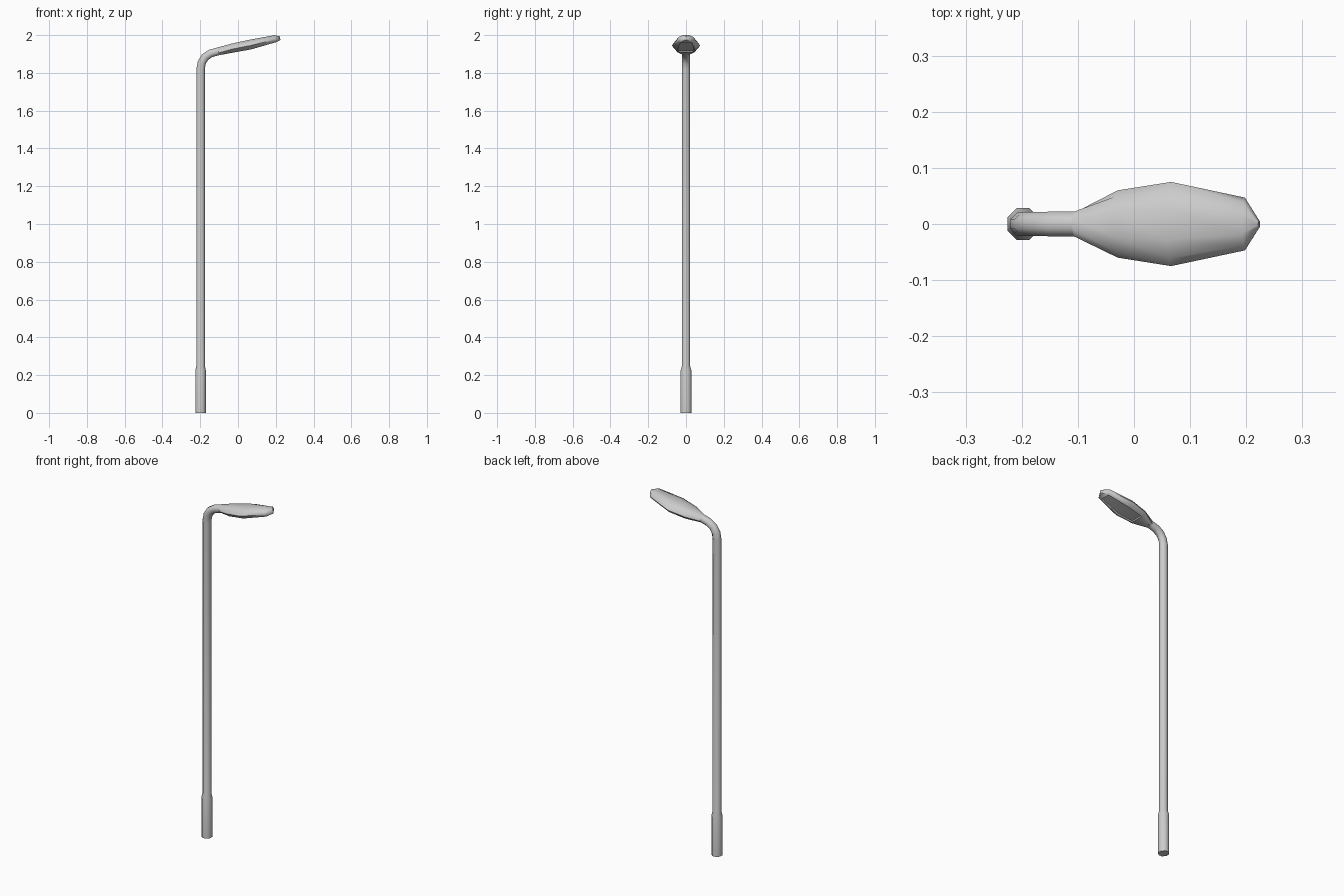
import bpy, bmesh
from math import cos, sin, radians

if "Cube" in bpy.data.objects:
    bpy.data.objects.remove(bpy.data.objects["Cube"])

# Right half of each cross-section, bottom to top (side, up)
OCTAGON = [(0.41, -1), (1, -0.41), (1, 0.41), (0.41, 1)]
HEAD = [(0.72, -1), (1, -0.2), (0.82, 0.5), (0.38, 1)]


def mirrored(half):
    return half + [(-y, z) for y, z in reversed(half)]


def loft(name, stations, cap_start, cap_end, recess=None):
    """Skin sections along a path in the xz plane.
    Station: x, z, path angle, half width, half thickness, profile."""
    bm = bmesh.new()
    rings = []
    for x, z, angle, w, t, half in stations:
        a = radians(angle)
        rings.append([bm.verts.new((x - sin(a) * v * t, u * w, z + cos(a) * v * t))
                      for u, v in mirrored(half)])
    underside = []
    for i, (r0, r1) in enumerate(zip(rings, rings[1:])):
        for k in range(8):
            j = (k + 1) % 8
            f = bm.faces.new((r0[k], r0[j], r1[j], r1[k]))
            if recess and k == 7 and i in recess:
                underside.append(f)
    if cap_start:
        bm.faces.new(rings[0][::-1])
    if cap_end:
        bm.faces.new(rings[-1])
    bmesh.ops.recalc_face_normals(bm, faces=bm.faces)
    if underside:
        # rim, then a short step up into the lens panel
        bmesh.ops.inset_region(bm, faces=underside, thickness=0.008)
        bmesh.ops.inset_region(bm, faces=underside, thickness=0.004, depth=-0.006)
    mesh = bpy.data.meshes.new(name)
    bm.to_mesh(mesh)
    bm.free()
    ob = bpy.data.objects.new(name, mesh)
    bpy.context.collection.objects.link(ob)
    bpy.context.view_layer.objects.active = ob
    ob.select_set(True)
    bpy.ops.object.shade_smooth_by_angle(angle=radians(48))
    ob.select_set(False)
    return ob


# Pole with thick base sleeve and bent neck
NECK = (-0.105, 1.914, 14, 0.022, 0.021, OCTAGON)
loft("pole", [
    (-0.198, 0.0, 90, 0.0285, 0.0275, OCTAGON),
    (-0.198, 0.225, 90, 0.0285, 0.0275, OCTAGON),
    (-0.198, 0.25, 90, 0.021, 0.0225, OCTAGON),
    (-0.198, 1.82, 90, 0.021, 0.0225, OCTAGON),
    (-0.192, 1.855, 68, 0.021, 0.022, OCTAGON),
    (-0.174, 1.884, 47, 0.021, 0.022, OCTAGON),
    (-0.145, 1.903, 25, 0.022, 0.021, OCTAGON),
    NECK], True, False)

# Lamp head with recessed lens underneath
loft("lamp_head", [
    NECK,
    (-0.03, 1.931, 13, 0.06, 0.024, HEAD),
    (0.065, 1.95, 13, 0.075, 0.026, HEAD),
    (0.197, 1.981, 12, 0.047, 0.019, HEAD),
    (0.223, 1.984, 10, 0.006, 0.01, HEAD)], False, True, recess=(1, 2))
